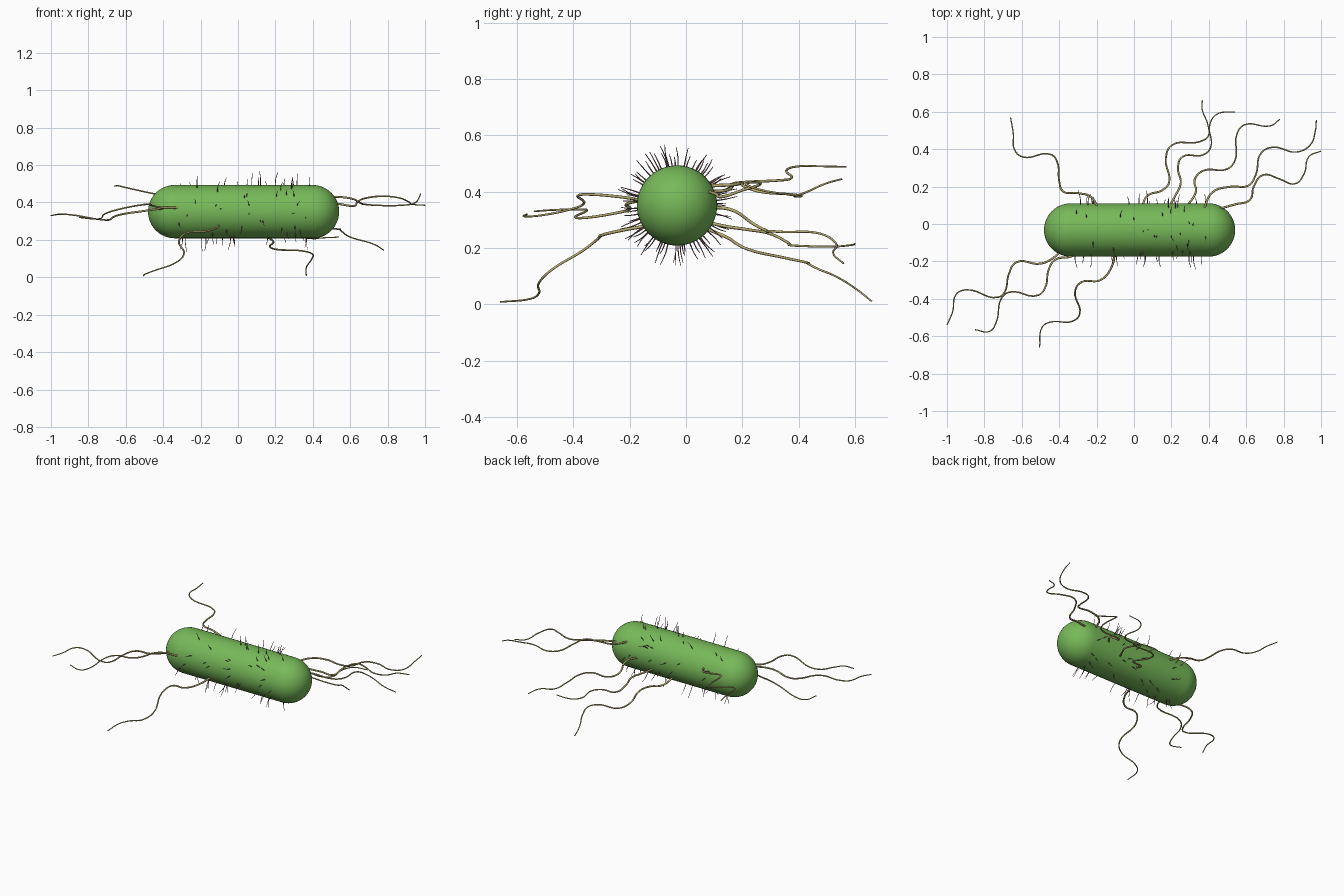
import bpy
import bmesh
import math
import random
from mathutils import Vector

if "Cube" in bpy.data.objects:
    bpy.data.objects.remove(bpy.data.objects["Cube"], do_unlink=True)

RADIUS = .1425
CENTRE = Vector((.03, -.032, .351))
HALF_LENGTH = .3685


def make_material(name, colour):
    material = bpy.data.materials.new(name)
    material.use_nodes = True
    material.diffuse_color = (*colour, 1)
    shader = next(n for n in material.node_tree.nodes if n.type == 'BSDF_PRINCIPLED')
    shader.inputs["Base Color"].default_value = (*colour, 1)
    return material


green = make_material("cell green", (.185, .485, .1))
tan = make_material("tail tan", (.48, .42, .17))
mauve = make_material("hair mauve", (.3, .15, .17))


def finish(obj, material):
    """Apply colour and smooth shading to one object."""
    obj.data.materials.clear()
    obj.data.materials.append(material)
    bpy.ops.object.select_all(action='DESELECT')
    obj.select_set(True)
    bpy.context.view_layer.objects.active = obj
    if obj.type == 'CURVE':
        bpy.ops.object.convert(target='MESH')
    bpy.ops.object.shade_smooth()


def make_tubes(name, paths, thick, thin, sides, material):
    """Sweep tapering round tubes along smooth paths."""
    curve = bpy.data.curves.new(name, 'CURVE')
    curve.dimensions = '3D'
    curve.bevel_depth = 1
    curve.bevel_resolution = sides
    curve.resolution_u = 6
    curve.use_fill_caps = True
    for path in paths:
        spline = curve.splines.new('BEZIER')
        spline.bezier_points.add(len(path) - 1)
        for i, (point, position) in enumerate(zip(spline.bezier_points, path)):
            point.co = position
            point.radius = thick + (thin - thick) * i / (len(path) - 1)
            point.handle_left_type = point.handle_right_type = 'AUTO'
    obj = bpy.data.objects.new(name, curve)
    bpy.context.collection.objects.link(obj)
    finish(obj, material)


# Capsule body: half-profile of two round ends, spun about the long axis
def make_body():
    steps = 12
    profile = []
    for side in (-1, 1):
        for i in range(steps + 1):
            angle = math.pi / 2 * (i if side < 0 else steps - i) / steps
            x = side * (HALF_LENGTH + RADIUS * math.cos(angle))
            profile.append((x, 0, RADIUS * math.sin(angle)))
    bm = bmesh.new()
    verts = [bm.verts.new(CENTRE + Vector(p)) for p in profile]
    edges = [bm.edges.new(pair) for pair in zip(verts, verts[1:])]
    bmesh.ops.spin(bm, geom=verts + edges, cent=CENTRE, axis=(1, 0, 0),
                   angle=math.tau, steps=48)
    bmesh.ops.remove_doubles(bm, verts=bm.verts, dist=.0005)
    bmesh.ops.recalc_face_normals(bm, faces=bm.faces)
    mesh = bpy.data.meshes.new("cell_body")
    bm.to_mesh(mesh)
    bm.free()
    obj = bpy.data.objects.new("cell_body", mesh)
    bpy.context.collection.objects.link(obj)
    finish(obj, green)


make_body()


# Long wavy tails, each traced from the body out to its tip
def tail(name, *path):
    make_tubes(name, [path], .006, .003, 2, tan)


tail("back_right_tail",
     (-.19, .08, .40), (-.23, .145, .405), (-.3, .165, .42), (-.38, .175, .43),
     (-.4, .23, .435), (-.41, .33, .44), (-.44, .37, .445), (-.6, .36, .48),
     (-.64, .4, .49), (-.645, .48, .49), (-.66, .57, .488))
tail("back_low_tail",
     (.04, .07, .27), (.07, .15, .235), (.15, .18, .215), (.187, .22, .195),
     (.17, .35, .165), (.2, .42, .15), (.35, .44, .14), (.397, .47, .125),
     (.395, .53, .1), (.365, .61, .05), (.365, .66, .01))
tail("back_middle_tail",
     (.18, .08, .29), (.22, .15, .275), (.25, .22, .265), (.235, .3, .25),
     (.26, .36, .22), (.37, .37, .21), (.41, .41, .207), (.405, .53, .205),
     (.44, .585, .21), (.54, .6, .215))
tail("back_left_tail",
     (.27, .08, .345), (.33, .17, .332), (.325, .24, .285), (.37, .285, .262),
     (.5, .295, .26), (.54, .34, .257), (.55, .48, .25), (.59, .53, .22),
     (.73, .525, .175), (.78, .56, .145))
tail("left_upper_tail",
     (.37, .07, .42), (.42, .17, .425), (.52, .2, .43), (.61, .205, .42),
     (.65, .26, .4), (.68, .38, .39), (.74, .41, .385), (.87, .385, .385),
     (.94, .42, .395), (.97, .5, .43), (.975, .555, .445))
tail("left_end_tail",
     (.45, .08, .4), (.54, .105, .392), (.62, .13, .382), (.64, .2, .405),
     (.69, .262, .425), (.78, .24, .433), (.86, .215, .425), (.91, .27, .405),
     (.935, .36, .39), (1, .39, .385))
tail("right_outer_tail",
     (-.38, -.13, .37), (-.43, -.18, .365), (-.5, -.212, .355), (-.63, -.205, .335),
     (-.67, -.27, .32), (-.69, -.36, .307), (-.72, -.39, .307), (-.9, -.352, .335),
     (-.95, -.375, .337), (-.97, -.47, .335), (-1, -.54, .33))
tail("right_inner_tail",
     (-.29, -.15, .37), (-.34, -.175, .372), (-.42, -.19, .375), (-.455, -.24, .382),
     (-.475, -.34, .39), (-.51, -.38, .388), (-.67, -.365, .355), (-.71, -.4, .34),
     (-.735, -.52, .315), (-.77, -.573, .312), (-.85, -.565, .32))
tail("front_low_tail",
     (-.1, -.13, .28), (-.12, -.23, .262), (-.18, -.3, .245), (-.28, -.31, .235),
     (-.315, -.36, .195), (-.29, -.48, .12), (-.33, -.52, .08), (-.45, -.525, .035),
     (-.49, -.55, .02), (-.505, -.66, .008))


# Short hairs standing out all around the straight part of the body
def make_hairs(count):
    rng = random.Random(4)
    paths = []
    for i in range(count):
        angle = math.tau * i / count * 7 + rng.uniform(-.1, .1)
        outward = Vector((0, math.cos(angle), math.sin(angle)))
        around = Vector((0, -outward.z, outward.y))
        lean = around * rng.uniform(-.15, .15)
        lean.x = rng.uniform(-.2, .2)
        root = CENTRE + outward * RADIUS * .97
        root.x = rng.uniform(-.33, .39)
        length = rng.uniform(.035, .083)
        middle = root + (outward + lean * .3) * length * .5
        paths.append((root, middle, root + (outward + lean) * length))
    make_tubes("surface_hairs", paths, .0026, .0012, 0, mauve)


make_hairs(82)
